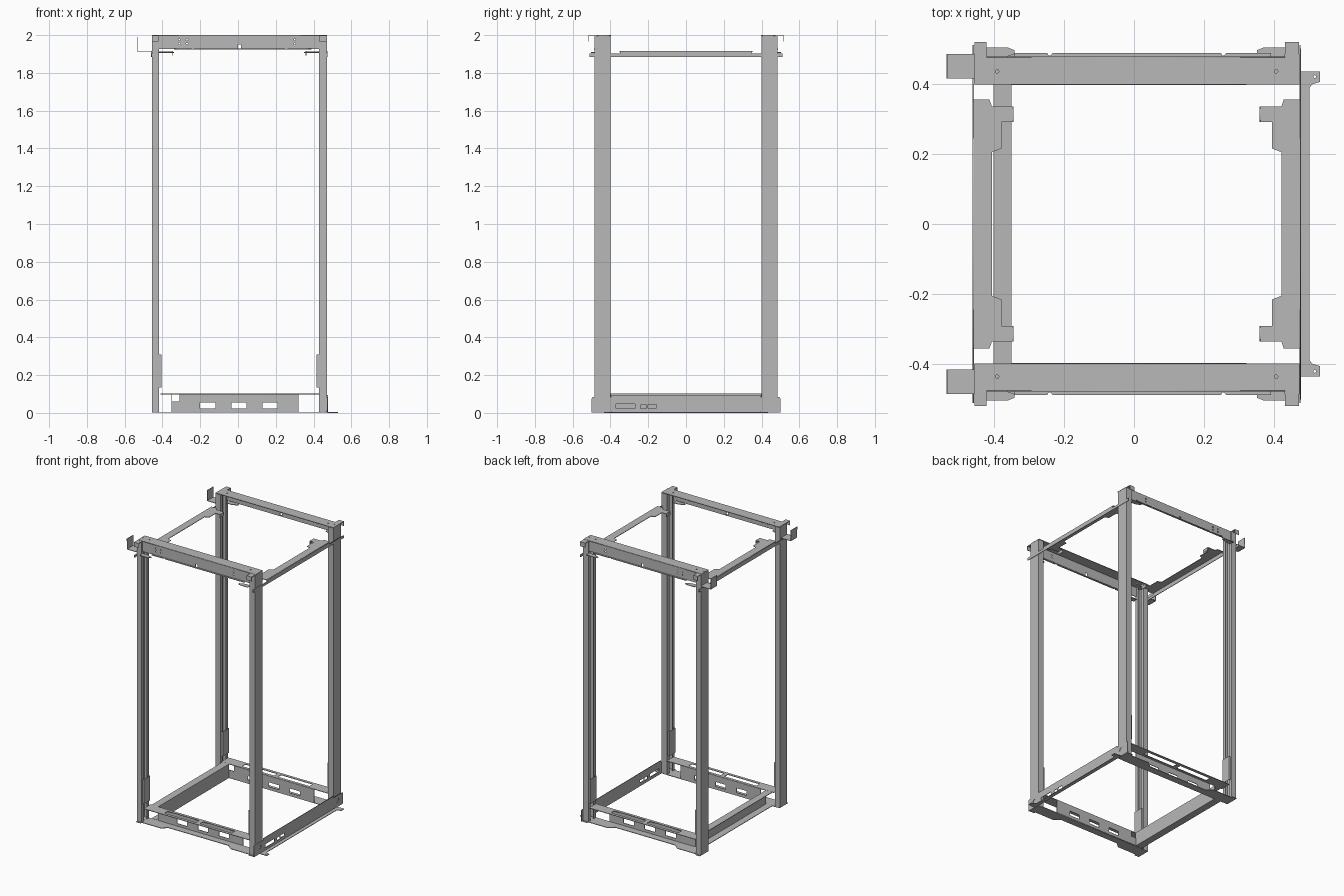
import bpy, bmesh, math
from mathutils import Matrix, Vector

cube = bpy.data.objects.get("Cube")
if cube:
    bpy.data.objects.remove(cube, do_unlink=True)

T = 0.004  # sheet thickness

steel = bpy.data.materials.new("grey_steel")
steel.use_nodes = True
GREY = (0.48, 0.48, 0.48, 1)
steel.diffuse_color = GREY
steel.node_tree.nodes["Principled BSDF"].inputs["Base Color"].default_value = GREY

# Axes of each sheet plane: local x, local y, normal
PLANES = {
    "x": ((0, 1, 0), (0, 0, 1), (1, 0, 0)),
    "y": ((1, 0, 0), (0, 0, 1), (0, -1, 0)),
    "z": ((1, 0, 0), (0, 1, 0), (0, 0, 1)),
}


def rect(a0, b0, a1, b1):
    return [(a0, b0), (a1, b0), (a1, b1), (a0, b1)]


def disc(a, b, r, n=12):
    return [(a + r * math.cos(i * math.tau / n), b + r * math.sin(i * math.tau / n))
            for i in range(n)]


def finish(name, mesh):
    mesh.materials.clear()
    mesh.materials.append(steel)
    ob = bpy.data.objects.new(name, mesh)
    bpy.context.collection.objects.link(ob)
    return ob


def sheet(name, plane, pos, outline, holes=()):
    """Flat cut sheet with real holes, at a position along its normal."""
    cu = bpy.data.curves.new(name, "CURVE")
    cu.dimensions = "2D"
    cu.fill_mode = "BOTH"
    cu.extrude = T / 2
    for loop in [outline, *holes]:
        sp = cu.splines.new("POLY")
        sp.points.add(len(loop) - 1)
        for p, (a, b) in zip(sp.points, loop):
            p.co = (a, b, 0, 1)
        sp.use_cyclic_u = True
    tmp = bpy.data.objects.new(name + "_outline", cu)
    bpy.context.collection.objects.link(tmp)
    bpy.context.view_layer.update()
    deps = bpy.context.evaluated_depsgraph_get()
    mesh = bpy.data.meshes.new_from_object(tmp.evaluated_get(deps))
    bpy.data.objects.remove(tmp, do_unlink=True)
    bpy.data.curves.remove(cu)
    m = Matrix([Vector(v) for v in PLANES[plane]]).transposed().to_4x4()
    offset = Vector([pos if plane == ax else 0 for ax in "xyz"])
    mesh.transform(Matrix.Translation(offset) @ m)
    return finish(name, mesh)


def folded(name, axis, path, start, end):
    """Bent sheet: a profile path swept along an axis and thickened."""
    def point(a, b, t):
        return {"x": (t, a, b), "y": (a, t, b), "z": (a, b, t)}[axis]
    bm = bmesh.new()
    rows = [[bm.verts.new(point(a, b, t)) for a, b in path] for t in (start, end)]
    for i in range(len(path) - 1):
        bm.faces.new((rows[0][i], rows[0][i + 1], rows[1][i + 1], rows[1][i]))
    bmesh.ops.recalc_face_normals(bm, faces=bm.faces)
    mesh = bpy.data.meshes.new(name)
    bm.to_mesh(mesh)
    bm.free()
    ob = finish(name, mesh)
    mod = ob.modifiers.new("thickness", "SOLIDIFY")
    mod.thickness = T
    mod.offset = 0
    return ob


# Four corner posts and their fittings
for side, xo, xi, dx in (("left", 0.47, 0.43, 1), ("right", -0.455, -0.42, -1)):
    for end, s in (("front", -1), ("back", 1)):
        tag = f"{end}_{side}"
        folded(f"{tag}_post", "z",
               [(xi, s * 0.46), (xi, s * 0.483), (xo, s * 0.483), (xo, s * 0.402),
                (xi, s * 0.402), (xi, s * 0.425)], 0.004, 1.996)
        # Hooked cap at the top of the post
        folded(f"{tag}_cap_hook", "x",
               [(s * 0.40, 1.997), (s * 0.517, 1.997), (s * 0.517, 1.967)],
               min(xi, xo), max(xi, xo))
        # Small ear beside the top rail end
        sheet(f"{tag}_ear", "z", 1.908,
              [(xi, s * 0.47), (xi, s * 0.503), (xi - dx * 0.06, s * 0.503),
               (xi - dx * 0.08, s * 0.495), (xi - dx * 0.08, s * 0.485),
               (xi - dx * 0.04, s * 0.47)])
        # Stiffening plate low on the inner side
        folded(f"{tag}_stiffener", "z",
               [(xi, s * 0.475), (xi - dx * 0.013, s * 0.475),
                (xi - dx * 0.013, s * 0.41), (xi, s * 0.41)], 0.135, 0.31)
        # Foot under the post
        sheet(f"{tag}_foot", "z", 0.003,
              rect(min(xi, xo), min(s * 0.40, s * 0.495),
                   max(xi, xo), max(s * 0.40, s * 0.495)))

# Front and back rails, top and bottom
for end, s in (("front", -1), ("back", 1)):
    # Top rail: flange, slotted face and notched lower lip
    bolts = [disc(x, s * 0.435, 0.005) for x in (-0.445, -0.39, 0.405, 0.455)]
    sheet(f"{end}_top_rail_flange", "z", 1.998,
          rect(-0.455, min(s * 0.397, s * 0.475), 0.472, max(s * 0.397, s * 0.475)), bolts)
    face = [(-0.42, 1.927), (0.0, 1.927), (0.0, 1.95), (0.015, 1.95), (0.015, 1.927),
            (0.43, 1.927), (0.43, 1.998), (-0.42, 1.998)]
    holes = [disc(x, z, 0.005, 8) for x in (-0.31, -0.27, 0.3) for z in (1.955, 1.975)]
    sheet(f"{end}_top_rail_face", "y", s * 0.475, face, holes)
    lip = [(-0.34, s * 0.475), (-0.34, s * 0.488)]
    for x in (-0.24, 0.255):
        lip += [(x - 0.008, s * 0.488), (x - 0.003, s * 0.48),
                (x + 0.003, s * 0.48), (x + 0.008, s * 0.488)]
    lip += [(0.39, s * 0.488), (0.39, s * 0.475)]
    sheet(f"{end}_top_rail_lip", "z", 1.927, lip)

    # Bottom rail: slotted wall, windowed top flange and stepped floor flange
    wall = [(-0.35, 0.004), (0.32, 0.004), (0.32, 0.1), (-0.31, 0.1),
            (-0.31, 0.06), (-0.35, 0.06)]
    slots = [rect(x - 0.04, 0.024, x + 0.04, 0.056) for x in (-0.16, 0.005, 0.17)]
    sheet(f"{end}_bottom_rail_wall", "y", s * 0.398, wall, slots)
    lo, hi = sorted((s * 0.398, s * 0.475))
    sheet(f"{end}_bottom_rail_flange", "z", 0.1, rect(-0.41, lo, 0.43, hi),
          [rect(x - 0.125, lo + 0.02, x + 0.125, hi - 0.02) for x in (-0.135, 0.145)])
    sheet(f"{end}_bottom_rail_floor", "z", 0.003,
          [(-0.42, s * 0.398), (-0.42, s * 0.483), (-0.27, s * 0.483), (-0.23, s * 0.45),
           (0.24, s * 0.45), (0.28, s * 0.483), (0.43, s * 0.483), (0.43, s * 0.398)])

    # Cable bracket beside the right-hand post
    folded(f"{end}_cable_bracket", "y",
           [(-0.455, 1.915), (-0.533, 1.915), (-0.533, 1.99)],
           min(s * 0.415, s * 0.485), max(s * 0.415, s * 0.485))

# Upper side bars: stepped web and tabbed top flange
for side, d in (("left", 1), ("right", -1)):
    def px(x):
        return 0.0075 + d * (x - 0.0075)
    sheet(f"{side}_upper_bar_web", "x", px(0.473),
          [(-0.51, 1.885), (0.51, 1.885), (0.51, 1.903), (0.35, 1.903),
           (0.35, 1.915), (-0.35, 1.915), (-0.35, 1.903), (-0.51, 1.903)])
    half = [(0.473, 0.355), (0.427, 0.355), (0.42, 0.335), (0.36, 0.335), (0.36, 0.29),
            (0.393, 0.29), (0.393, 0.215), (0.42, 0.205)]
    outline = half + [(x, -y) for x, y in reversed(half)]
    sheet(f"{side}_upper_bar_flange", "z", 1.915, [(px(x), y) for x, y in outline])
    for s in (-1, 1):
        sheet(f"{side}_upper_bar_tab", "x", px(0.36),
              rect(s * 0.3125 - 0.0225, 1.893, s * 0.3125 + 0.0225, 1.915))

# Lower left bar: outer wall with corner plates, and floor flange with tabs
half = [(0.395, 0.095), (0.395, 0.083), (0.495, 0.083), (0.50, 0.075), (0.50, 0.002)]
wall = half + [(-y, z) for y, z in reversed(half)]
cuts = [rect(-0.37, 0.022, -0.27, 0.046), rect(-0.24, 0.022, -0.21, 0.042),
        rect(-0.20, 0.026, -0.155, 0.044), disc(0.437, 0.048, 0.016), disc(-0.437, 0.048, 0.016)]
sheet("left_lower_bar_wall", "x", 0.474, wall, cuts)
half = [(0.474, 0.435), (0.53, 0.435), (0.53, 0.405), (0.508, 0.398), (0.50, 0.388)]
sheet("left_lower_bar_floor", "z", 0.002, half + [(x, -y) for x, y in reversed(half)],
      [disc(0.515, y, 0.004, 8) for y in (-0.42, 0.42)])

# Lower right bar: channel open towards the outside
folded("right_lower_bar", "y",
       [(-0.40, 0.1), (-0.35, 0.1), (-0.35, 0.004), (-0.40, 0.004)], -0.398, 0.398)
